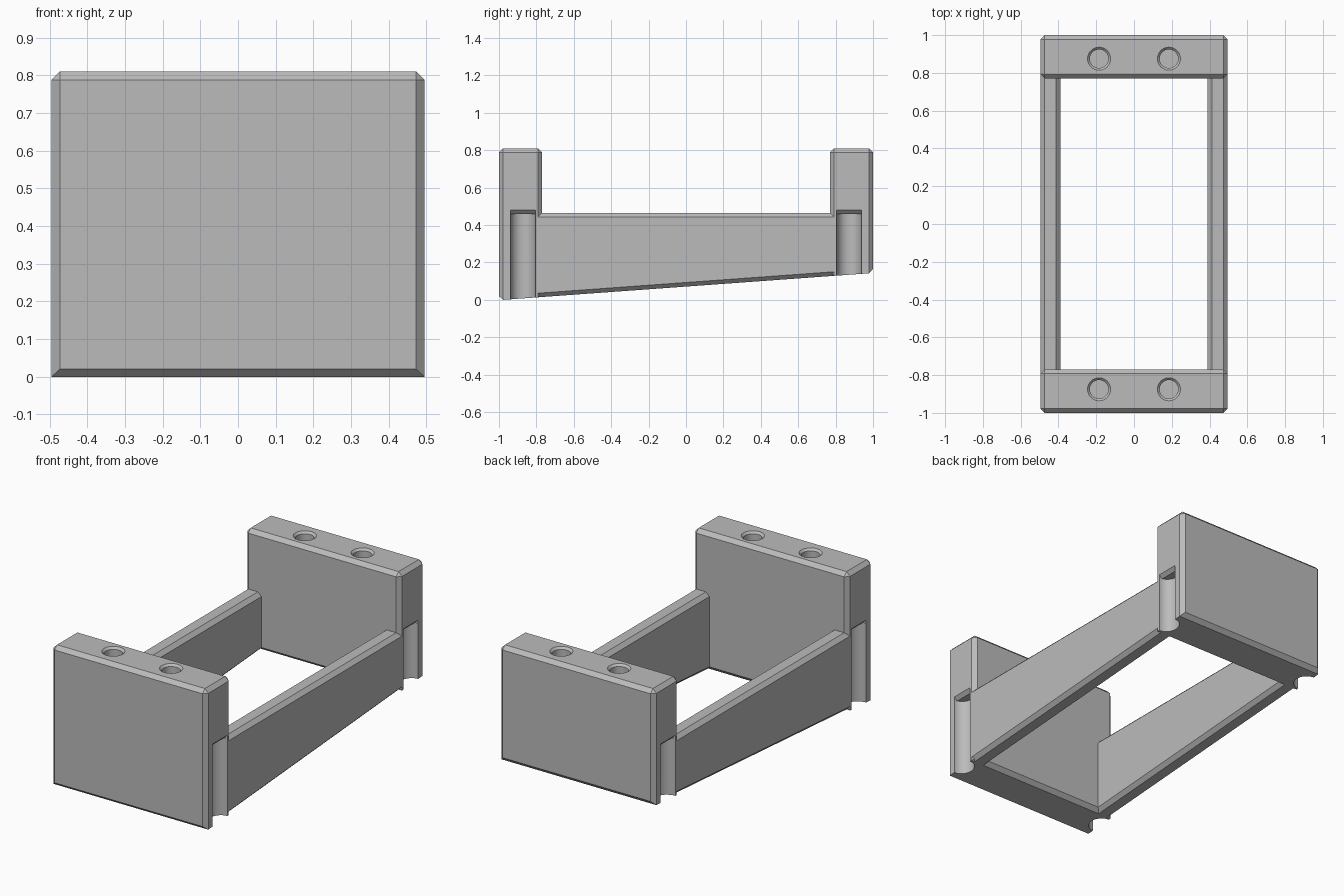
import bpy
import bmesh
import math
from mathutils import Matrix, Vector

cube = bpy.data.objects.get("Cube")
if cube:
    bpy.data.objects.remove(cube, do_unlink=True)

HALF_X, TOP, RAIL_TOP = 0.495, 0.81, 0.465
OUTER_Y, INNER_Y, INNER_X = 1.0, 0.77, 0.39
CHAMFER = 0.022
GROOVE_Y, GROOVE_R, GROOVE_TOP = 0.872, 0.067, 0.46
HOLE_X, HOLE_Y = 0.185, 0.875

grey = bpy.data.materials.new("plain grey")
grey.use_nodes = True
grey.diffuse_color = (0.5, 0.5, 0.5, 1)
grey.node_tree.nodes["Principled BSDF"].inputs["Base Color"].default_value = (0.5, 0.5, 0.5, 1)


def floor_z(y):
    """Height of the sloping underside."""
    return 0.0725 * (y + OUTER_Y - CHAMFER)


def finish(name, bm):
    bmesh.ops.recalc_face_normals(bm, faces=bm.faces)
    mesh = bpy.data.meshes.new(name)
    bm.to_mesh(mesh)
    bm.free()
    mesh.materials.append(grey)
    obj = bpy.data.objects.new(name, mesh)
    bpy.context.collection.objects.link(obj)
    return obj


def loft(bm, rings):
    """Join two matching rings of points into a closed prism."""
    a, b = [[bm.verts.new(p) for p in ring] for ring in rings]
    bm.faces.new(a)
    bm.faces.new(b)
    for i in range(len(a)):
        j = (i + 1) % len(a)
        bm.faces.new((a[i], a[j], b[j], b[i]))


def cylinder(bm, r1, r2, x, y, z1, z2, sides=48):
    bmesh.ops.create_cone(bm, cap_ends=True, segments=sides, radius1=r1, radius2=r2,
                          depth=z2 - z1, matrix=Matrix.Translation((x, y, (z1 + z2) / 2)))


def cut(target, name, bm):
    cutter = finish(name, bm)
    cutter.hide_render = True
    mod = target.modifiers.new(name, 'BOOLEAN')
    mod.operation, mod.solver, mod.object = 'DIFFERENCE', 'EXACT', cutter
    bpy.context.view_layer.objects.active = target
    bpy.ops.object.modifier_apply(modifier=name)
    bpy.data.objects.remove(cutter, do_unlink=True)


def end_block(name, s):
    # Chamfered slab with a sloping underside; only its lower side edges stay sharp
    bm = bmesh.new()
    yz = [(s * y, z) for y, z in ((OUTER_Y, floor_z(s * OUTER_Y)), (INNER_Y, floor_z(s * INNER_Y)),
                                  (INNER_Y, TOP), (OUTER_Y, TOP))]
    loft(bm, [[(x, y, z) for y, z in yz] for x in (-HALF_X, HALF_X)])
    bmesh.ops.recalc_face_normals(bm, faces=bm.faces)

    def sharp(e):
        a, b = e.verts
        return abs(a.co.y - b.co.y) > 0.1 and max(a.co.z, b.co.z) < 0.5
    bmesh.ops.bevel(bm, geom=[e for e in bm.edges if not sharp(e)], offset=CHAMFER,
                    offset_type='OFFSET', segments=1, affect='EDGES', profile=0.5)
    block = finish(name, bm)

    # Half-round side grooves with a bevelled lip above
    for side in (-1, 1):
        bm = bmesh.new()
        cylinder(bm, GROOVE_R, GROOVE_R, side * HALF_X, s * GROOVE_Y, -0.2, GROOVE_TOP)
        cut(block, "groove_cutter", bm)
        bm = bmesh.new()
        lip = ((HALF_X - 0.02, GROOVE_TOP - 0.001), (HALF_X + 0.02, GROOVE_TOP - 0.001),
               (HALF_X + 0.02, GROOVE_TOP + 0.04))
        loft(bm, [[(side * x, s * GROOVE_Y + d, z) for x, z in lip] for d in (-GROOVE_R, GROOVE_R)])
        cut(block, "lip_cutter", bm)

    # Countersunk blind holes in the top
    for x in (-HOLE_X, HOLE_X):
        bm = bmesh.new()
        cylinder(bm, 0.049, 0.049, x, s * HOLE_Y, TOP - 0.4, TOP + 0.05)
        cut(block, "hole_cutter", bm)
        bm = bmesh.new()
        cylinder(bm, 0.048, 0.074, x, s * HOLE_Y, TOP - 0.013, TOP + 0.013)
        cut(block, "countersink_cutter", bm)
    return block


def side_rail(name, side):
    # Chamfered bar whose underside follows the slope
    end, c = GROOVE_Y - GROOVE_R - 0.001, CHAMFER
    bm = bmesh.new()
    rings = []
    for y in (-end, end):
        z = floor_z(y)
        section = ((INNER_X, z + c), (INNER_X + c, z), (HALF_X - c, z), (HALF_X, z + c),
                   (HALF_X, RAIL_TOP - c), (HALF_X - c, RAIL_TOP),
                   (INNER_X + c, RAIL_TOP), (INNER_X, RAIL_TOP - c))
        rings.append([(side * x, y, h) for x, h in section])
    loft(bm, rings)
    return finish(name, bm)


parts = [end_block("front_block", -1), end_block("back_block", 1),
         side_rail("left_rail", 1), side_rail("right_rail", -1)]

bpy.ops.object.select_all(action='DESELECT')
for part in parts:
    part.select_set(True)
bpy.context.view_layer.objects.active = parts[0]
bpy.ops.object.shade_smooth_by_angle(angle=math.radians(25))
